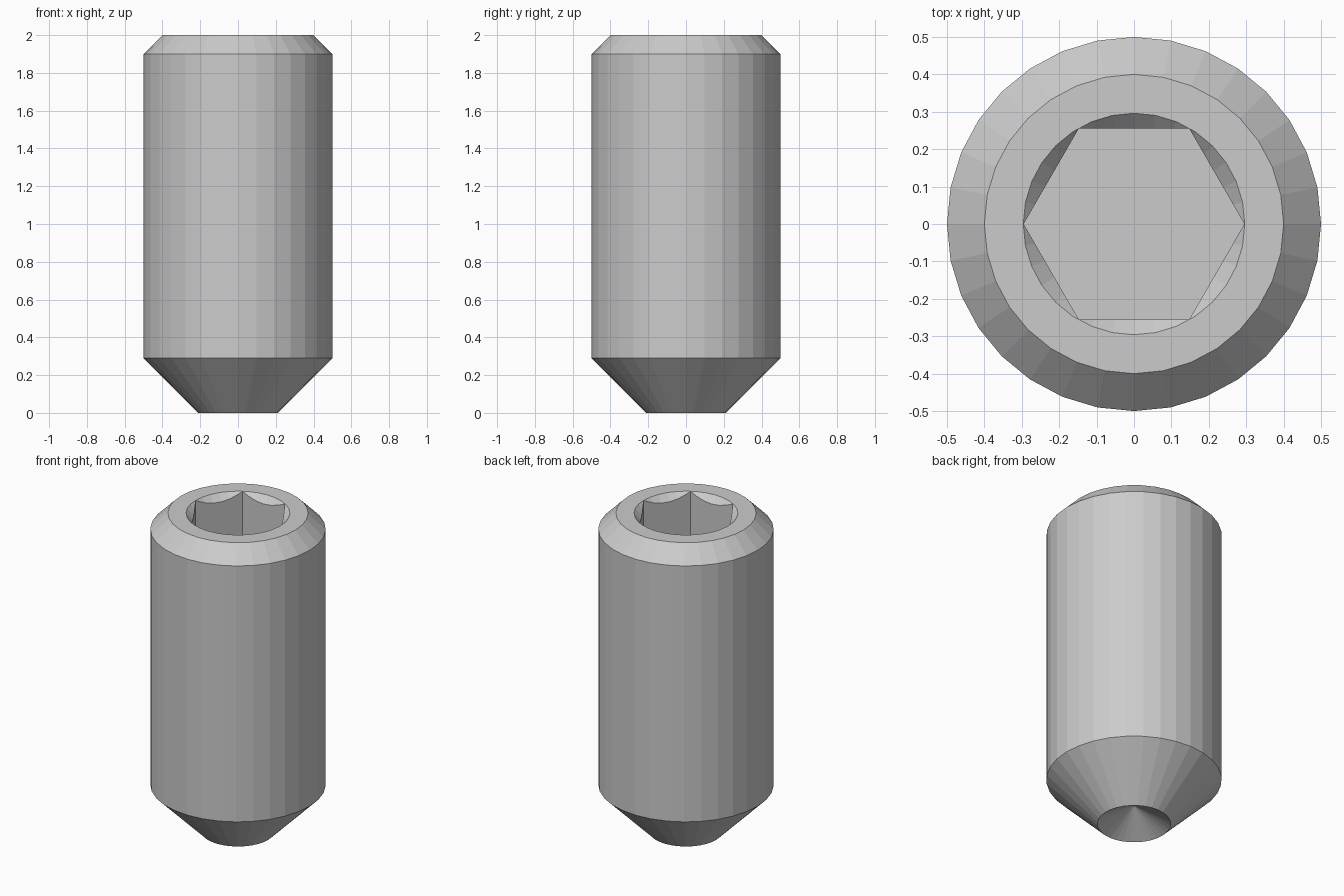
import bpy, bmesh
from math import cos, sin, tau

if "Cube" in bpy.data.objects:
    bpy.data.objects.remove(bpy.data.objects["Cube"])


def lathe(name, profile, n, z_shift=0.0):
    """Revolve (radius, z) points around z; radius 0 becomes a pole, open ends are capped."""
    bm = bmesh.new()
    rings = []
    for r, z in profile:
        count = n if r > 0 else 1
        rings.append([bm.verts.new((r * cos(tau * i / n), r * sin(tau * i / n), z + z_shift))
                      for i in range(count)])
    for a, b in zip(rings, rings[1:]):
        for i in range(n):
            j = (i + 1) % n
            quad = [a[i % len(a)], a[j % len(a)], b[j % len(b)], b[i % len(b)]]
            bm.faces.new(list(dict.fromkeys(quad)))
    for ring in (rings[0], rings[-1]):
        if len(ring) > 1:
            bm.faces.new(ring)
    bmesh.ops.recalc_face_normals(bm, faces=bm.faces)
    mesh = bpy.data.meshes.new(name)
    bm.to_mesh(mesh)
    bm.free()
    obj = bpy.data.objects.new(name, mesh)
    bpy.context.collection.objects.link(obj)
    return obj


# Screw body: conical cup at the tip, tapered point, shank, top chamfer
body = lathe("set_screw", [(0, 0.12), (0.21, 0), (0.5, 0.29), (0.5, 1.9), (0.4, 2.0)], 32)

# Hex socket and its conical countersink
socket = lathe("hex_socket_cutter", [(0.295, 1.4), (0.295, 2.2)], 6)
countersink = lathe("countersink_cutter", [(0, -0.296), (0.396, 0.1)], 32, z_shift=2.0)

bpy.context.view_layer.objects.active = body
for cutter in (socket, countersink):
    mod = body.modifiers.new(cutter.name, 'BOOLEAN')
    mod.operation = 'DIFFERENCE'
    mod.solver = 'EXACT'
    mod.object = cutter
    bpy.ops.object.modifier_apply(modifier=mod.name)
    bpy.data.objects.remove(cutter)
